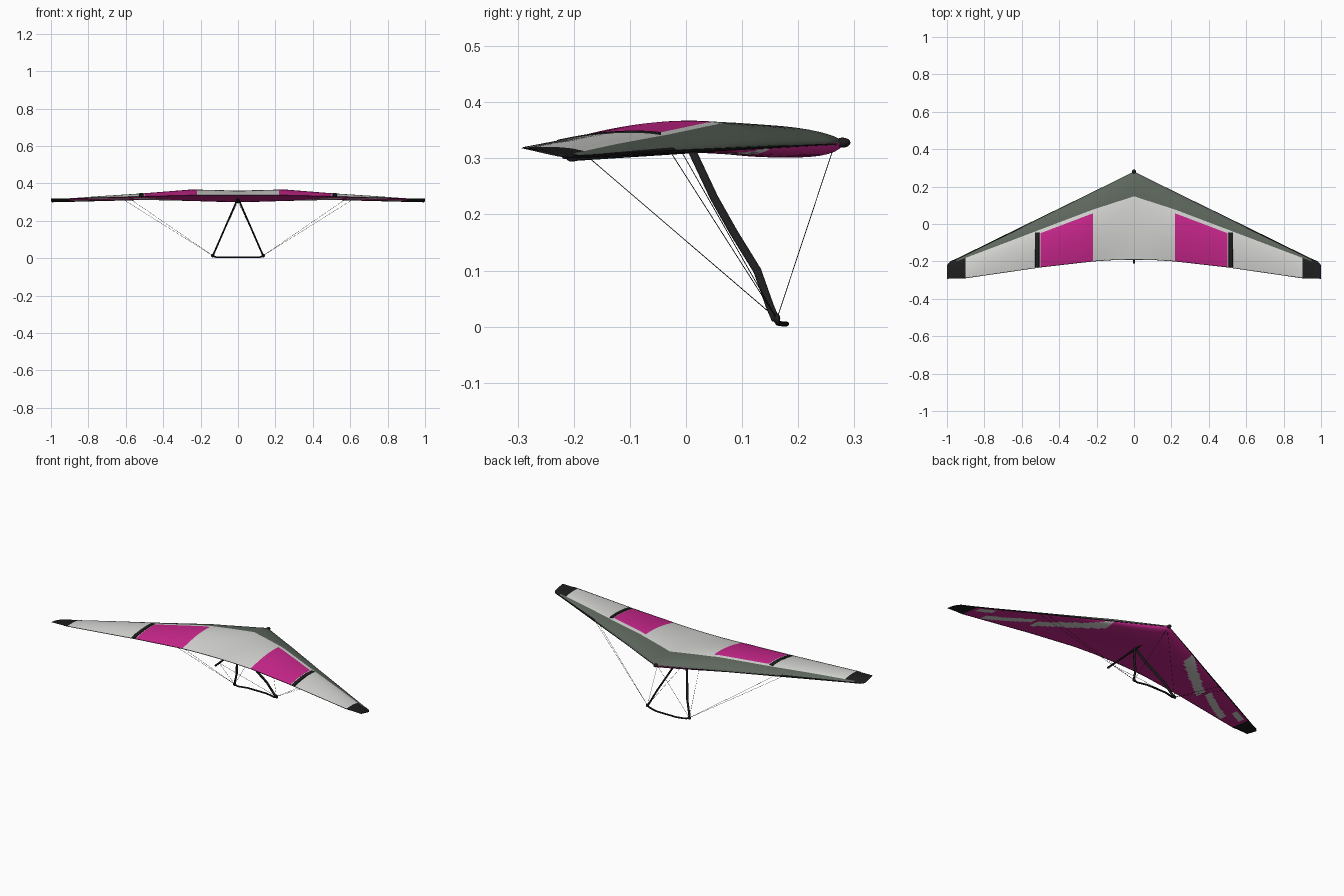
import bpy, bmesh, math
from mathutils import Vector

if "Cube" in bpy.data.objects:
    bpy.data.objects.remove(bpy.data.objects["Cube"])

def material(name, rgb):
    m = bpy.data.materials.new(name)
    m.diffuse_color = (*rgb, 1)
    m.use_nodes = True
    m.node_tree.nodes["Principled BSDF"].inputs["Base Color"].default_value = m.diffuse_color
    return m

GREY = material("light grey sail", (0.68, 0.68, 0.66))
PINK = material("magenta sail", (0.6, 0.02, 0.27))
GREEN = material("grey green sail", (0.11, 0.135, 0.11))
BLACK = material("black", (0.013, 0.013, 0.014))

def finish(name, bm, mats, angle=40):
    bmesh.ops.recalc_face_normals(bm, faces=bm.faces)
    me = bpy.data.meshes.new(name)
    bm.to_mesh(me)
    bm.free()
    ob = bpy.data.objects.new(name, me)
    bpy.context.collection.objects.link(ob)
    for m in mats:
        me.materials.append(m)
    bpy.ops.object.select_all(action='DESELECT')
    ob.select_set(True)
    bpy.context.view_layer.objects.active = ob
    bpy.ops.object.shade_smooth_by_angle(angle=math.radians(angle))
    return ob

def lerp(table, x):
    x = abs(x)
    for (x0, v0), (x1, v1) in zip(table, table[1:]):
        if x <= x1:
            return v0 + (v1 - v0) * (x - x0) / (x1 - x0)
    return table[-1][1]

# Wing outline and section tables: (distance from centre, value)
LE_Y = [(0, .28), (.95, -.19), (.985, -.202), (1, -.222)]
TE_Y = [(0, -.19), (.1, -.191), (.22, -.199), (.5, -.231), (.9, -.289), (1, -.293)]
LE_Z = [(0, .328), (.95, .304), (1, .303)]
TE_Z = [(0, .336), (.25, .336), (.5, .33), (.9, .319), (1, .318)]
TOP = [(0, .03), (.11, .035), (.25, .04), (.5, .026), (.75, .016), (1, .003)]
BOTTOM = [(0, .028), (.1, .026), (.25, .018), (.5, .006), (.8, .001), (1, .001)]
BAND = [(0, .148), (.22, .077), (.95, -.2), (1, -.219)]
# Pale patches on the underside: centre line and half width
PATCHES = [([(.26, .12), (.42, -.02), (.55, -.13)], .038),
           ([(.59, -.11), (.7, -.19), (.8, -.245)], .025),
           ([(.8, -.155), (.88, -.2)], .02)]

def bulge(s, a, b):
    p = a / (a + b)
    return s ** a * (1 - s) ** b / (p ** a * (1 - p) ** b)

def surface(x, y, top=True):
    le, te = lerp(LE_Y, x), lerp(TE_Y, x)
    s = min(1, max(0, (le - y) / (le - te)))
    z = lerp(LE_Z, x) * (1 - s) + lerp(TE_Z, x) * s
    if top:
        return z + lerp(TOP, x) * bulge(s, .6, 1)
    return z - lerp(BOTTOM, x) * bulge(s, .5, 2)

def patched(x, y):
    return any(t[0][0] <= x <= t[-1][0] and abs(y - lerp(t, x)) < w for t, w in PATCHES)

NB, NP = 8, 16   # rows in the leading band, rows behind the panel line

def rows(x):
    le, te = lerp(LE_Y, x), lerp(TE_Y, x)
    g = min(lerp(BAND, x), le - .1 * (le - te))
    p = g - .02
    return ([le + (g - le) * (i / NB) ** 1.6 for i in range(NB + 1)]
            + [p + (te - p) * i / NP for i in range(NP + 1)])

# Double surface wing, coloured by panel
half = ([.05, .11, .165] + [.22 + .02 * i for i in range(15)] + [.53]
        + [.56 + .02 * i for i in range(18)] + [.925, .95, .97, .985, .995, 1])
stations = [-x for x in reversed(half)] + [0] + half
bm = bmesh.new()
loops = []
for x in stations:
    ys = rows(x)
    loop = [bm.verts.new((x, y, surface(x, y))) for y in ys]
    loop += [bm.verts.new((x, y, surface(x, y, False))) for y in reversed(ys[1:-1])]
    loops.append(loop)
n = len(loops[0])
last = NB + 1 + NP
for k in range(len(stations) - 1):
    mid = abs(stations[k] + stations[k + 1]) / 2
    for j in range(n):
        a, b = loops[k], loops[k + 1]
        f = bm.faces.new((a[j], a[(j + 1) % n], b[(j + 1) % n], b[j]))
        is_top = j < last
        if mid > .95 or (mid > .9 and (not is_top or j >= NB)):
            f.material_index = 3
        elif not is_top:
            f.material_index = 0 if patched(mid, f.calc_center_median().y) else 1
        elif j < NB:
            f.material_index = 3 if mid > .6 and j < 2 else 2
        elif j > NB and .22 < mid < .5:
            f.material_index = 1
for loop in (loops[0], loops[-1]):
    bm.faces.new(loop).material_index = 3
finish("wing", bm, [GREY, PINK, GREEN, BLACK], 60)

# Sweeps an oval along a path
def tube(name, pts, a, b, ref=(0, 1, 0), sides=8):
    pts = [Vector(p) for p in pts]
    bm = bmesh.new()
    rings = []
    for i, p in enumerate(pts):
        d = pts[min(i + 1, len(pts) - 1)] - pts[max(i - 1, 0)]
        u = d.cross(Vector(ref)).normalized()
        v = u.cross(d).normalized()
        rings.append([bm.verts.new(p + u * a * math.cos(t) + v * b * math.sin(t))
                      for t in (2 * math.pi * k / sides for k in range(sides))])
    for r, q in zip(rings, rings[1:]):
        for k in range(sides):
            bm.faces.new((r[k], r[(k + 1) % sides], q[(k + 1) % sides], q[k]))
    bm.faces.new(rings[0])
    bm.faces.new(rings[-1])
    return finish(name, bm, [BLACK])

def ball(name, loc, scale):
    bm = bmesh.new()
    bmesh.ops.create_uvsphere(bm, u_segments=14, v_segments=10, radius=1)
    for v in bm.verts:
        v.co = Vector(loc) + Vector(c * s for c, s in zip(v.co, scale))
    finish(name, bm, [BLACK])

# Keel, nose cap and trailing hem
tube("keel", [(0, -.205, .3), (0, .01, .314), (0, .28, .328)], .005, .005, (0, 0, 1))
ball("nose_cap", (0, .279, .328), (.011, .014, .009))
ball("keel_end", (0, -.203, .3), (.006, .01, .006))
tube("trailing_hem", [(x, lerp(TE_Y, x), lerp(TE_Z, x)) for x in stations[5:-5]],
     .0013, .0013, (0, 0, 1), 6)

# Control bar between the two corners
bar = [(.135, .162, .012), (.118, .164, .006), (.09, .172, .005), (.06, .179, .005)]
tube("base_bar", bar + [(-x, y, z) for x, y, z in reversed(bar)], .005, .0045, (0, 0, 1))

for side, sx in (("right", 1), ("left", -1)):
    # Leading edge spar, tucked under the sail and emerging outboard
    tube(side + "_leading_spar",
         [(sx * x, lerp(LE_Y, x) + dy, lerp(LE_Z, x) - .001)
          for x, dy in ((.02, -.004), (.3, -.003), (.6, -.001), (.94, 0), (.98, -.002), (.995, -.003))],
         .0035, .003, (0, 0, 1))
    # Upright of the control frame
    path = [(.01, .315), (.05, .23), (.085, .168), (.127, .1), (.15, .035), (.16, .012)]
    tube(side + "_upright", [(sx * (.003 + .132 * (.315 - z) / .303), y, z) for y, z in path],
         .0045, .0075, sides=10)
    ball(side + "_corner", (sx * .135, .162, .014), (.01, .006, .01))
    # Rigging wires
    foot = (sx * .135, .162, .014)
    ends = {"nose": (0, .264, .322), "keel": (0, -.175, .303),
            "outer": (sx * .61, -.028, .312), "inner": (sx * .57, -.008, .312)}
    for label, end in ends.items():
        tube(f"{side}_{label}_wire", [foot, end], .0007, .0007, sides=5)
    # Low black strip beside the coloured panel
    bm = bmesh.new()
    prev = None
    for i in range(13):
        y = -.045 - .185 * i / 12
        ring = []
        for x, h in ((.503, -.001), (.507, .0025), (.526, .0025), (.53, -.001)):
            ring.append(bm.verts.new((sx * x, y, surface(x, y) + h)))
        if prev:
            for k in range(4):
                bm.faces.new((prev[k], prev[(k + 1) % 4], ring[(k + 1) % 4], ring[k]))
        else:
            bm.faces.new(ring)
        prev = ring
    bm.faces.new(prev)
    finish(side + "_sail_strip", bm, [BLACK])
